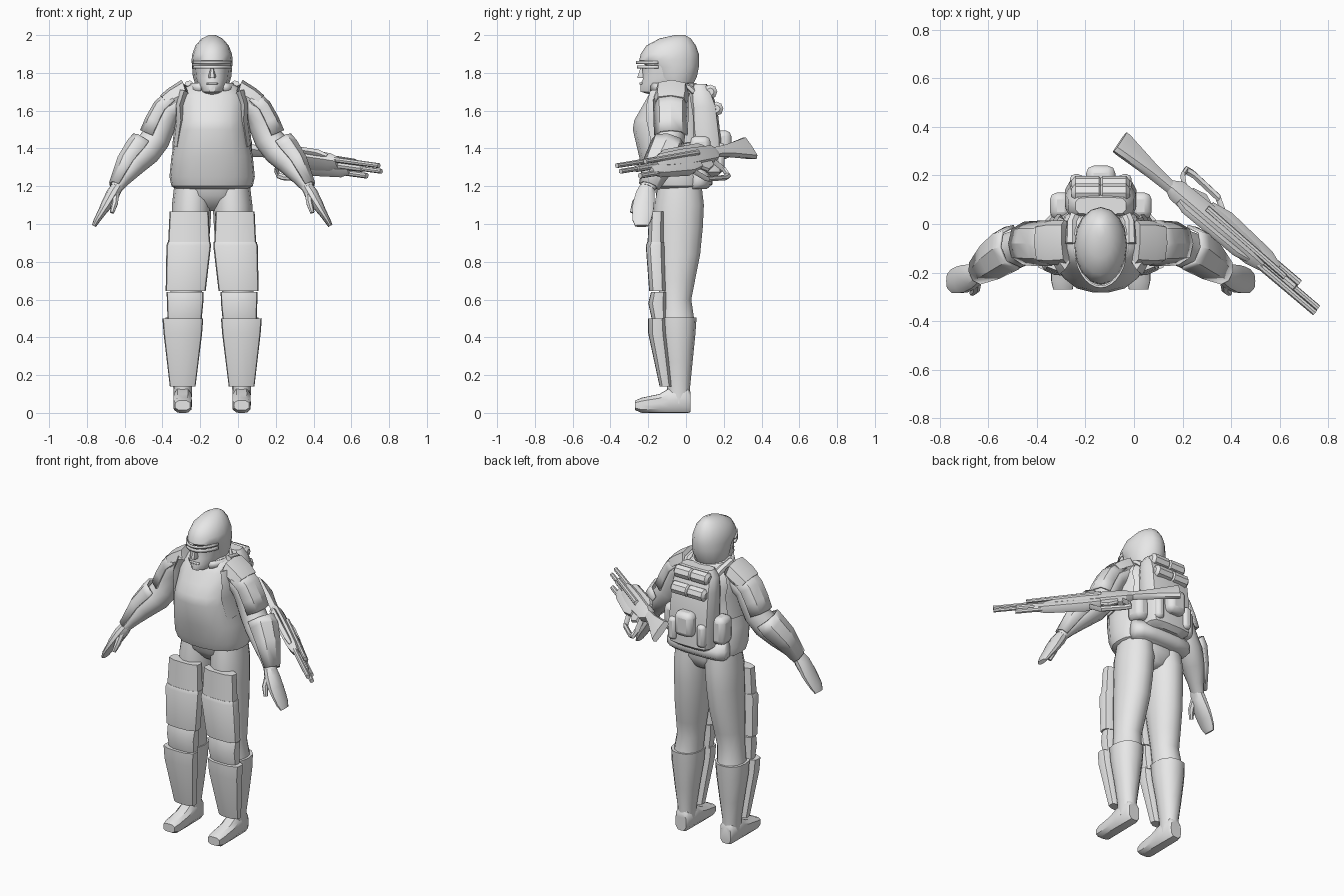
import bpy, bmesh, math
from mathutils import Vector, Matrix

CX = -0.137                                   # centre line of the figure
mat = bpy.data.materials.new("plain grey")
mat.diffuse_color = (0.8, 0.8, 0.8, 1)


def finish(name, bm, mirror=False, bevel=0, thick=0, matrix=None, angle=38):
    bmesh.ops.recalc_face_normals(bm, faces=bm.faces)
    me = bpy.data.meshes.new(name)
    bm.to_mesh(me)
    bm.free()
    me.materials.append(mat)
    ob = bpy.data.objects.new(name, me)
    bpy.context.collection.objects.link(ob)
    ob.matrix_world = matrix or Matrix.Translation((CX, 0, 0))
    bpy.ops.object.select_all(action='DESELECT')
    ob.select_set(True)
    bpy.context.view_layer.objects.active = ob
    bpy.ops.object.shade_smooth_by_angle(angle=math.radians(angle))
    if thick:
        m = ob.modifiers.new("thickness", 'SOLIDIFY')
        m.thickness, m.offset = thick, 0
    if bevel:
        m = ob.modifiers.new("bevel", 'BEVEL')
        m.width, m.segments = bevel, 2
    if mirror:
        ob.modifiers.new("mirror", 'MIRROR')
    return ob


def skin(name, rings, n=12, p=2.0, arc=None, **kw):
    """Loft rings of (centre, half axis u, half axis v); arc makes an open shell."""
    bm = bmesh.new()
    loops = []
    a0, a1 = arc or (0, 360)
    count = n + 1 if arc else n
    for c, u, v in rings:
        loop = []
        for i in range(count):
            a = math.radians(a0 + (a1 - a0) * i / n)
            ca, sa = math.cos(a), math.sin(a)
            k = (abs(ca) ** p + abs(sa) ** p) ** (-1 / p)
            loop.append(bm.verts.new(Vector(c) + (Vector(u) * ca + Vector(v) * sa) * k))
        loops.append(loop)
    for r, s in zip(loops, loops[1:]):
        for i in range(n):
            j = (i + 1) % count
            bm.faces.new((r[i], r[j], s[j], s[i]))
    if not arc:
        bm.faces.new(loops[0])
        bm.faces.new(loops[-1])
    return finish(name, bm, **kw)


def stack(name, rows, **kw):
    """Level rings from (x, y front, y back, z, half width)."""
    return skin(name, [((x, (f + b) / 2, z), (w, 0, 0), (0, (b - f) / 2, 0))
                       for x, f, b, z, w in rows], **kw)


def limb(name, rows, **kw):
    """Rings square to a path of (x, y, z, outward radius, depth radius)."""
    pts = [Vector(r[:3]) for r in rows]
    rings = []
    for i, r in enumerate(rows):
        t = (pts[min(i + 1, len(pts) - 1)] - pts[max(i - 1, 0)]).normalized()
        u = Vector((0, 1, 0)).cross(t).normalized()
        if u.x < 0:
            u = -u
        v = t.cross(u)
        if v.y < 0:
            v = -v
        rings.append((pts[i], u * r[3], v * r[4]))
    return skin(name, rings, **kw)


def box(name, c, s, bevel=0.02, matrix=None, mirror=False):
    bm = bmesh.new()
    bmesh.ops.create_cube(bm, size=1)
    bmesh.ops.transform(bm, verts=bm.verts,
                        matrix=Matrix.Translation(c) @ Matrix.Diagonal((*s, 1)))
    return finish(name, bm, bevel=bevel, matrix=matrix, mirror=mirror)


# Torso with bulging chest plate, pelvis, neck and belt
stack("torso", [(0, -.17, .08, 1.185, .19), (0, -.205, .11, 1.20, .215),
                (0, -.225, .115, 1.25, .226), (0, -.25, .095, 1.36, .215),
                (0, -.283, .09, 1.50, .188), (0, -.275, .09, 1.55, .182),
                (0, -.24, .085, 1.61, .182), (0, -.20, .065, 1.68, .18),
                (0, -.17, .04, 1.725, .14), (0, -.15, .02, 1.745, .10)], n=18, p=2.4)
stack("pelvis", [(0, -.17, .08, 1.22, .20), (0, -.16, .085, 1.15, .19),
                 (0, -.11, .06, 1.09, .09), (0, -.08, .03, 1.07, .03)], n=14, p=2.3)
stack("neck", [(0, -.16, .02, 1.66, .10), (0, -.17, .02, 1.77, .085)], n=12)
stack("belt_roll", [(0, .0, .11, 1.185, .185), (0, .0, .14, 1.21, .205),
                    (0, .0, .14, 1.25, .205), (0, .0, .10, 1.30, .19)],
      n=16, p=3, angle=60)
skin("collar", [((0, -.07, 1.705), (.125, 0, 0), (0, .13, 0)),
                ((0, -.075, 1.745), (.108, 0, 0), (0, .125, 0))], n=14, thick=.012,
     arc=(-60, 240))

# Head, helmet and face
stack("head", [(0, -.19, .00, 1.685, .045), (0, -.243, .02, 1.70, .06),
               (0, -.245, .03, 1.735, .078), (0, -.23, .045, 1.77, .09),
               (0, -.235, .06, 1.84, .098)], n=14, p=2.1)
stack("helmet", [(0, -.15, .035, 1.735, .088), (0, -.18, .058, 1.78, .102),
                 (0, -.20, .068, 1.83, .106), (0, -.248, .07, 1.865, .109),
                 (0, -.24, .068, 1.90, .105), (0, -.21, .052, 1.945, .088),
                 (0, -.14, .025, 1.982, .055), (0, -.06, -.005, 2.0, .018)], n=16)
for nm, lo, hi, ex in (("visor_brow", 1.848, 1.862, .006), ("visor_band", 1.822, 1.84, .001)):
    skin(nm, [((0, -.09, z), (.106, 0, 0), (0, .163 + ex, 0)) for z in (lo, hi)],
         n=12, arc=(200, 340), thick=.010)
stack("nose", [(0, -.26, -.2, 1.772, .018), (0, -.26, -.2, 1.782, .02),
               (0, -.245, -.2, 1.825, .01)], n=6)
box("lips", (0, -.236, 1.744), (.06, .02, .012), .004)

# Arms, hands, fingers
limb("arm", [(.10, -.075, 1.645, .07, .085), (.18, -.075, 1.64, .072, .088),
             (.235, -.08, 1.595, .072, .085), (.265, -.08, 1.53, .074, .08),
             (.30, -.085, 1.45, .078, .078), (.352, -.105, 1.385, .08, .08),
             (.415, -.14, 1.32, .068, .075), (.475, -.18, 1.24, .045, .05),
             (.51, -.205, 1.19, .033, .042)], n=12, mirror=True)
limb("hand", [(.495, -.20, 1.21, .03, .035), (.525, -.215, 1.16, .036, .05),
              (.56, -.225, 1.10, .03, .058), (.585, -.23, 1.06, .022, .056),
              (.61, -.235, 1.02, .017, .05), (.626, -.235, .99, .012, .035)],
     n=10, p=2.6, mirror=True)
limb("thumb", [(.51, -.235, 1.16, .02, .02), (.515, -.268, 1.11, .018, .02),
               (.53, -.285, 1.06, .012, .012)], n=7, mirror=True)

# Arm armour shells and shoulder pads
limb("upper_arm_plate", [(.185, -.08, 1.64, .08, .09), (.235, -.08, 1.595, .082, .09),
                         (.265, -.08, 1.53, .088, .088), (.295, -.08, 1.46, .088, .085)],
     n=4, p=2.5, arc=(-75, 75), thick=.012, mirror=True, angle=25)
limb("forearm_plate", [(.34, -.095, 1.42, .092, .088), (.37, -.105, 1.38, .095, .092),
                       (.43, -.145, 1.31, .078, .082), (.50, -.195, 1.195, .046, .052)],
     n=4, p=2.3, arc=(-85, 85), thick=.012, mirror=True, angle=25)
limb("shoulder_pad", [(.10, -.072, 1.69, .045, .075), (.145, -.075, 1.695, .07, .09),
                      (.20, -.078, 1.665, .062, .092), (.24, -.08, 1.635, .058, .085)],
     n=8, p=3, mirror=True, angle=25)
limb("vest_armhole", [(.15, -.085, 1.70, .03, .105), (.172, -.09, 1.63, .025, .12),
                      (.165, -.085, 1.56, .03, .125), (.185, -.07, 1.42, .025, .11)],
     n=8, mirror=True)

# Legs, gaiters and feet
stack("leg", [(.10, -.15, .085, 1.21, .10), (.108, -.17, .098, 1.10, .105),
              (.112, -.17, .092, .98, .102), (.12, -.165, .078, .84, .098),
              (.132, -.15, .05, .70, .088), (.14, -.14, .03, .60, .08),
              (.15, -.14, .045, .50, .082)], n=14, mirror=True)
stack("gaiter", [(.154, -.15, .056, .505, .092), (.155, -.14, .05, .42, .088),
                 (.156, -.115, .035, .27, .068), (.156, -.10, .022, .14, .05),
                 (.156, -.10, .022, .05, .047)], n=12, p=2.3, mirror=True)
skin("boot", [((.156, y, (lo + hi) / 2), (w, 0, 0), (0, 0, (hi - lo) / 2))
              for y, lo, hi, w in ((.025, .005, .11, .036), (.01, 0, .135, .046),
                                   (-.09, 0, .13, .048), (-.14, 0, .10, .049),
                                   (-.235, 0, .08, .048), (-.27, .015, .065, .04))],
     n=12, p=4, mirror=True)

# Leg armour: stepped thigh plates, knee guard and tapered shin plate
for nm, rows in (
        ("upper_thigh_plate", ((.122, -.135, 1.067, .103, .06), (.122, -.135, .88, .112, .07))),
        ("lower_thigh_plate", ((.122, -.13, .905, .114, .075), (.124, -.13, .885, .118, .083),
                               (.14, -.125, .645, .106, .07))),
        ("knee_guard", ((.143, -.12, .64, .098, .065), (.143, -.12, .58, .096, .08),
                        (.146, -.12, .49, .090, .06))),
        ("shin_plate", ((.155, -.125, .50, .108, .075), (.155, -.12, .42, .102, .08),
                        (.156, -.095, .14, .068, .045)))):
    stack(nm, [(x, y - d, y + .02, z, w) for x, y, z, w, d in rows],
          n=12, p=3.2, mirror=True, angle=30)

# Backpack leaning forward at the top, with rolls, pouches and straps
stack("backpack", [(0, .05, .16, 1.25, .11), (0, .04, .19, 1.275, .14),
                   (0, .03, .185, 1.45, .148), (0, .02, .165, 1.62, .145),
                   (0, .025, .135, 1.70, .135), (0, .04, .11, 1.74, .105)], n=16, p=5)
for i, (y, z) in enumerate(((.128, 1.70), (.16, 1.61))):
    skin("bed_roll_%d" % (i + 1),
         [((x, y, z), (0, r, 0), (0, 0, r)) for x, r in
          ((-.12, .02), (-.105, .038), (-.008, .038), (0, .03), (.008, .038),
           (.105, .038), (.12, .02))], n=8)
box("back_pouch", (0, .19, 1.42), (.12, .10, .15), .03)
box("low_pouch", (.10, .18, 1.36), (.055, .05, .14), .02, mirror=True)
box("side_pouch", (.165, .075, 1.38), (.09, .11, .17), .03, mirror=True)
limb("pack_strap", [(.10, .05, 1.69, .022, .02), (.12, .01, 1.725, .022, .018),
                    (.125, -.08, 1.745, .022, .015)], n=6, mirror=True)

# Slung rifle: local x runs stock to muzzle, local z is the rifle's top
ax = Vector((.81, -.69, -.11)).normalized()
up = Vector((-.40, -.46, .79))
up = (up - ax * up.dot(ax)).normalized()
side = up.cross(ax)
GUN = Matrix.Translation((-.06, .335, 1.405)) @ Matrix((ax, side, up)).transposed().to_4x4()


def gun(name, rows, n=8, p=4):
    """Loft along the rifle from (x, side offset, z, half width, half height)."""
    skin(name, [((x, y, z), (0, w, 0), (0, 0, h)) for x, y, z, w, h in rows],
         n=n, p=p, matrix=GUN, angle=30)


gun("rifle_stock", [(0, 0, -.005, .02, .071), (.02, 0, -.005, .022, .068),
                    (.18, 0, .002, .022, .034), (.29, 0, .005, .02, .024)])
gun("rifle_receiver", [(.27, 0, 0, .018, .024), (.31, 0, -.005, .032, .048),
                       (.55, 0, -.008, .036, .056), (.72, 0, -.004, .032, .046),
                       (.78, 0, 0, .02, .028)])
gun("rifle_forestock", [(.46, 0, -.05, .025, .032), (.55, 0, -.062, .032, .042),
                        (.78, 0, -.055, .026, .032), (.84, 0, -.045, .015, .018)])
gun("rifle_top_rail", [(.34, 0, .04, .012, .015), (.38, 0, .052, .015, .02),
                       (.66, 0, .048, .015, .018), (.72, 0, .032, .010, .012)])
gun("upper_barrel", [(.70, 0, .018, .015, .015), (1.072, 0, .018, .013, .013)], p=2)
gun("lower_barrel", [(.70, 0, -.02, .018, .018), (.94, 0, -.02, .018, .018),
                     (.945, 0, -.02, .013, .013), (1.072, 0, -.02, .013, .013)], p=2)
gun("under_tube", [(.78, 0, -.066, .015, .015), (.95, 0, -.066, .015, .015)], p=2)
gun("side_tube", [(.45, .035, .0, .014, .016), (.88, .028, .0, .012, .014)], p=2)
# Curved hand guard and grip below the receiver
guard = [(.345, -.03), (.295, -.11), (.295, -.15), (.33, -.16), (.47, -.15), (.53, -.09)]
skin("rifle_hand_guard", [((x, 0, z), (0, .016, 0), (.010, 0, .014)) for x, z in guard],
     n=6, matrix=GUN)
gun("rifle_grip", [(.36, 0, -.05, .014, .03), (.42, 0, -.06, .016, .045),
                   (.46, 0, -.05, .014, .03)])
